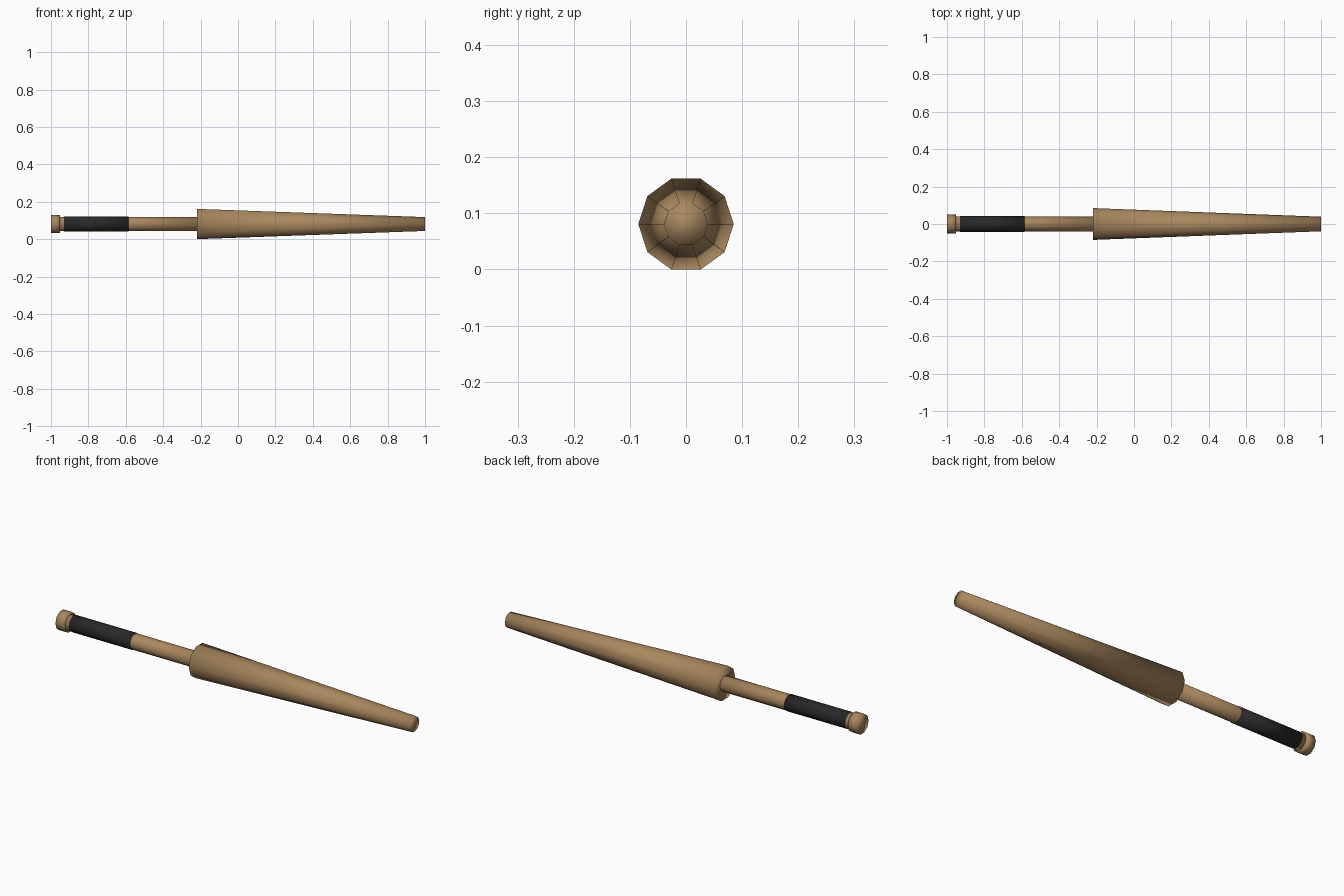
import bpy, bmesh, math
from mathutils import Matrix

cube = bpy.data.objects.get("Cube")
if cube:
    bpy.data.objects.remove(cube, do_unlink=True)

SIDES = 10
AXIS_Z = 0.085 * math.cos(math.pi / SIDES)  # the widest part rests on z = 0


def material(name, rgb):
    m = bpy.data.materials.new(name)
    m.use_nodes = True
    m.diffuse_color = (*rgb, 1)
    bsdf = m.node_tree.nodes["Principled BSDF"]
    bsdf.inputs["Base Color"].default_value = (*rgb, 1)
    bsdf.inputs["Roughness"].default_value = 0.8
    return m


wood = material("wood", (0.40, 0.245, 0.115))
black = material("black_wrap", (0.022, 0.022, 0.022))


def tapered_rod(name, x0, x1, r0, r1, mat):
    """Ten-sided closed rod along x, from radius r0 at x0 to r1 at x1."""
    bm = bmesh.new()
    place = Matrix.Translation(((x0 + x1) / 2, 0, AXIS_Z)) @ Matrix.Rotation(math.pi / 2, 4, 'Y')
    bmesh.ops.create_cone(bm, cap_ends=True, segments=SIDES, radius1=r0,
                          radius2=r1, depth=x1 - x0, matrix=place)
    for f in bm.faces:
        f.smooth = True
    mesh = bpy.data.meshes.new(name)
    bm.to_mesh(mesh)
    bm.free()
    mesh.materials.append(mat)
    obj = bpy.data.objects.new(name, mesh)
    bpy.context.collection.objects.link(obj)
    return obj


# Handle with its end knob and dark grip
tapered_rod("end_knob", -1.0, -0.952, 0.05, 0.05, wood)
tapered_rod("handle", -0.96, -0.2, 0.04, 0.04, wood)
tapered_rod("grip_wrap", -0.93, -0.585, 0.042, 0.042, black)

# Long tapering body
tapered_rod("tapered_body", -0.22, 1.0, 0.085, 0.039, wood)
